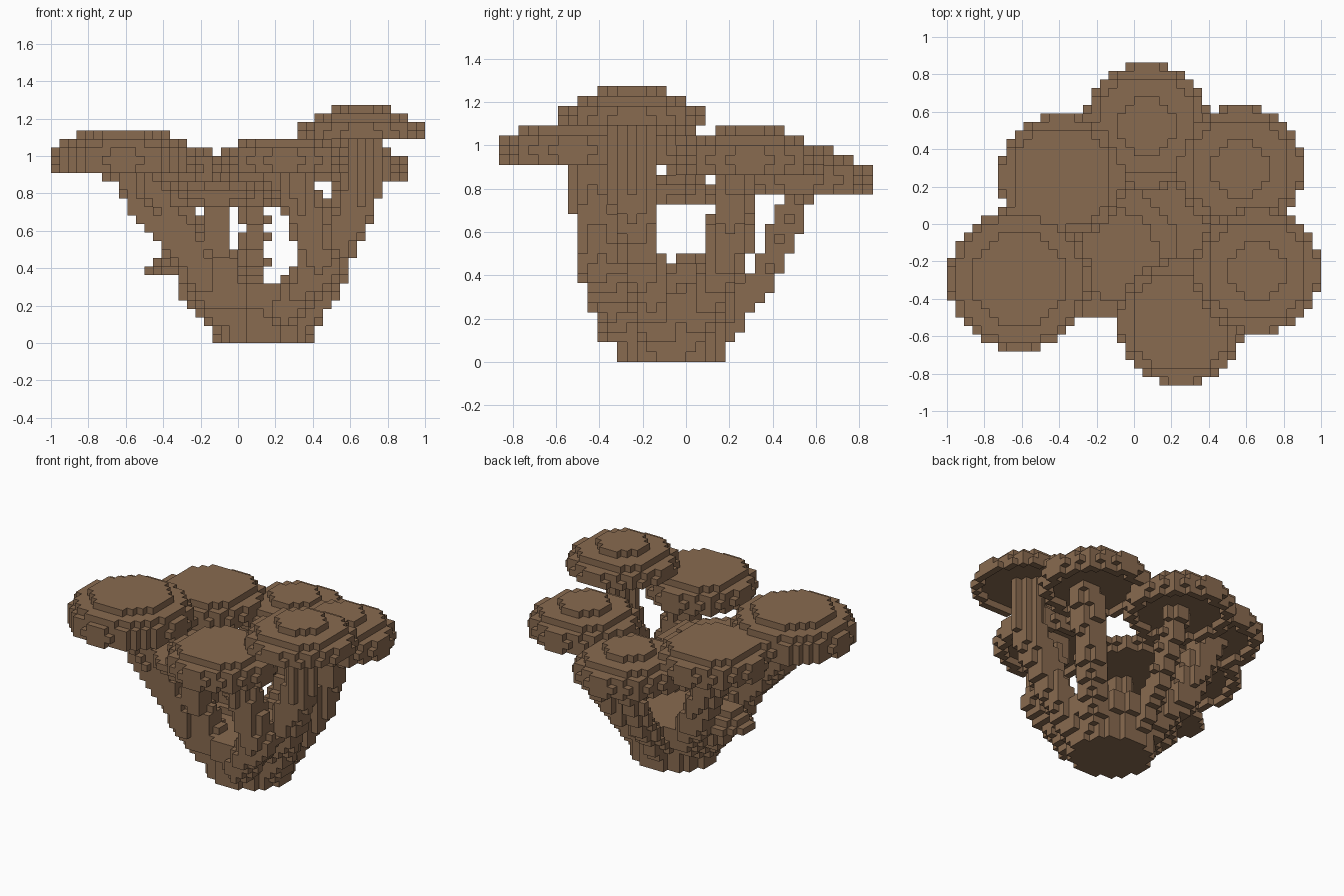
import bpy
from math import floor, sqrt
from mathutils import Vector

cube = bpy.data.objects.get("Cube")
if cube:
    bpy.data.objects.remove(cube)

S = 1 / 22                      # edge of one block
ORIGIN = Vector((-1, -19 * S, 0))
taken = set()                   # every block used so far
parts = {}                      # part name -> its blocks

bark = bpy.data.materials.new("warm_brown")
bark.use_nodes = True
COLOUR = (0.25, 0.145, 0.08, 1)
bark.diffuse_color = COLOUR
bark.node_tree.nodes["Principled BSDF"].inputs["Base Color"].default_value = COLOUR


def cell(p):
    return tuple(floor((p[k] - ORIGIN[k]) / S) for k in range(3))


def claim(name, cells):
    fresh = {c for c in cells if c[2] >= 0} - taken
    taken.update(fresh)
    parts.setdefault(name, set()).update(fresh)


def disc(i, j, layer, square, hole=-1):
    """Round layer of blocks; square is the squared radius in blocks."""
    out = set()
    n = int(sqrt(square))
    for a in range(-n, n + 1):
        for b in range(-n, n + 1):
            if hole < a * a + b * b <= square:
                out.add((i + a, j + b, layer))
    return out


def branch(name, radius, *points):
    """Blocks near a bent path."""
    pts = [Vector(p) for p in points]
    out = set()
    for p, q in zip(pts, pts[1:]):
        steps = max(2, int((q - p).length / S * 2))
        for t in range(steps + 1):
            m = p.lerp(q, t / steps)
            n = int(radius / S) + 1
            c = cell(m)
            for a in range(-n, n + 1):
                for b in range(-n, n + 1):
                    for h in (-1, 0, 1):
                        k = (c[0] + a, c[1] + b, c[2] + h)
                        mid = ORIGIN + Vector([v + 0.5 for v in k]) * S
                        if (mid - m).length <= radius:
                            out.add(k)
    claim(name, out)


# Leaf pads: centre, bottom layer, squared radius of each layer going up
PADS = {
    "left_front_pad": (-0.61, -0.30, 20, (66, 70, 66, 53, 31)),
    "front_pad": (0.25, -0.52, 20, (50, 55, 50, 34)),
    "right_front_pad": (0.66, -0.25, 24, (55, 50, 34, 10)),
    "right_back_pad": (0.57, 0.30, 19, (50, 55, 50, 34, 10)),
    "back_pad": (0.07, 0.52, 17, (50, 55, 50, 34, 10)),
    "left_back_pad": (-0.39, 0.25, 19, (50, 55, 50, 34)),
    "middle_pad": (-0.11, -0.16, 16, (50, 58, 28)),
    "small_low_pad": (-0.34, 0.0, 8, (10, 5, 2)),
}
for name, (x, y, bottom, squares) in PADS.items():
    i, j, _ = cell((x, y, 0))
    for k, square in enumerate(squares):
        # thick pads have a shallow hollow underneath
        hollow = (sqrt(square) - 1) ** 2 if k == 0 and len(squares) > 3 else -1
        claim(name, disc(i, j, bottom + k, square, hollow))

# Trunk base, widening upward
i, j, _ = cell((0.115, -0.07, 0))
for layer in range(7):
    square = 28 if layer < 4 else 39
    claim("trunk_base", disc(i, j, layer, square) | disc(i + 1, j, layer, square))

# Branches fanning out from the base
branch("left_front_branch", 0.11, (-0.01, -0.15, 0.1), (-0.2, -0.25, 0.36), (-0.26, -0.27, 0.5),
       (-0.49, -0.28, 0.75), (-0.56, -0.28, 0.95))
branch("middle_branch", 0.08, (-0.02, -0.2, 0.25), (-0.11, -0.28, 0.5), (-0.12, -0.28, 0.78))
branch("front_branch", 0.1, (0.24, -0.31, 0.17), (0.44, -0.39, 0.42), (0.34, -0.43, 0.75), (0.3, -0.45, 0.97))
branch("right_front_branch", 0.1, (0.33, -0.1, 0.1), (0.49, -0.2, 0.4), (0.66, -0.25, 0.8), (0.66, -0.25, 1.12))
branch("right_back_branch", 0.09, (0.33, 0.0, 0.12), (0.49, 0.18, 0.45), (0.6, 0.24, 0.92))
branch("back_branch", 0.07, (0.09, 0.17, 0.15), (0.09, 0.38, 0.43), (0.09, 0.54, 0.82))
branch("left_back_branch", 0.1, (0.0, 0.0, 0.12), (-0.22, 0.19, 0.45), (-0.42, 0.24, 0.92))
branch("small_low_branch", 0.09, (-0.03, -0.05, 0.12), (-0.22, 0.0, 0.28), (-0.28, 0.0, 0.42))


def build(name, cells):
    """Mesh of the outer faces of the blocks."""
    verts, faces = {}, []
    for c in cells:
        for axis in range(3):
            for side in (0, 1):
                near = list(c)
                near[axis] += 2 * side - 1
                if tuple(near) in taken:
                    continue
                loop = []
                for a, b in ((0, 0), (1, 0), (1, 1), (0, 1)):
                    v = list(c)
                    v[axis] += side
                    v[(axis + 1) % 3] += a
                    v[(axis + 2) % 3] += b
                    loop.append(verts.setdefault(tuple(v), len(verts)))
                faces.append(loop if side else loop[::-1])
    mesh = bpy.data.meshes.new(name)
    mesh.from_pydata([ORIGIN + Vector(v) * S for v in verts], [], faces)
    mesh.materials.append(bark)
    bpy.context.collection.objects.link(bpy.data.objects.new(name, mesh))


for part, blocks in parts.items():
    build(part, blocks)
